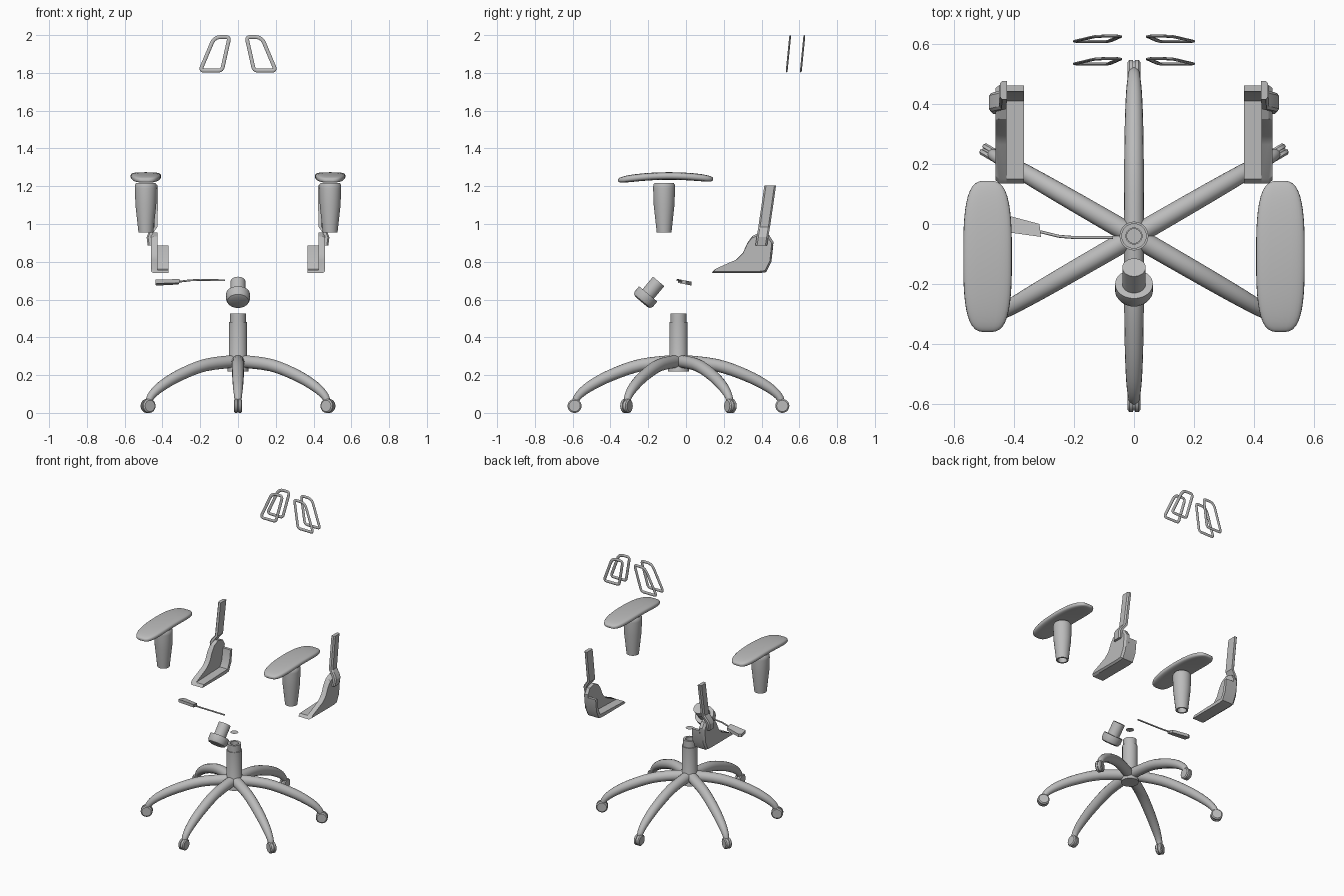
import bpy, bmesh, math
from mathutils import Vector, Matrix

if "Cube" in bpy.data.objects:
    bpy.data.objects.remove(bpy.data.objects["Cube"], do_unlink=True)

grey = bpy.data.materials.new("plain grey")
grey.use_nodes = True
grey.diffuse_color = (0.5, 0.5, 0.5, 1)
grey.node_tree.nodes["Principled BSDF"].inputs["Base Color"].default_value = (0.5, 0.5, 0.5, 1)


def finish(name, bm, angle=35):
    """Turn a bmesh into a shaded, coloured object."""
    bmesh.ops.recalc_face_normals(bm, faces=bm.faces)
    mesh = bpy.data.meshes.new(name)
    bm.to_mesh(mesh)
    bm.free()
    mesh.materials.append(grey)
    obj = bpy.data.objects.new(name, mesh)
    bpy.context.collection.objects.link(obj)
    bpy.ops.object.select_all(action="DESELECT")
    obj.select_set(True)
    bpy.context.view_layer.objects.active = obj
    bpy.ops.object.shade_smooth_by_angle(angle=math.radians(angle))
    return obj


def loft(name, rings, matrix=Matrix(), angle=35, closed=False):
    """Skin equal-length rings of points, capping both ends unless closed."""
    bm = bmesh.new()
    loops = [[bm.verts.new(matrix @ Vector(p)) for p in ring] for ring in rings]
    pairs = list(zip(loops, loops[1:]))
    if closed:
        pairs.append((loops[-1], loops[0]))
    else:
        bm.faces.new(loops[0])
        bm.faces.new(loops[-1])
    for a, b in pairs:
        for i in range(len(a)):
            j = (i + 1) % len(a)
            bm.faces.new((a[i], a[j], b[j], b[i]))
    return finish(name, bm, angle)


def circle(r, z, n=32):
    turns = [math.tau * i / n for i in range(n)]
    return [(r * math.cos(t), r * math.sin(t), z) for t in turns]


def lathe(name, profile, matrix=Matrix(), angle=35):
    return loft(name, [circle(r, z) for r, z in profile], matrix, angle)


def tube(name, path, matrix=Matrix(), closed=False, squash=1.0, n=12):
    """Round tube along (point, radius) pairs lying near a plane."""
    pts = [Vector(p) for p, r in path]
    rings = []
    for i, (p, r) in enumerate(path):
        if closed:
            d = pts[(i + 1) % len(pts)] - pts[i - 1]
        else:
            d = pts[min(i + 1, len(pts) - 1)] - pts[max(i - 1, 0)]
        side = Vector((0, 1, 0))
        up = d.cross(side).normalized()
        rings.append([pts[i] + up * x + side * y * squash for x, y, z in circle(r, 0, n)])
    return loft(name, rings, matrix, 50, closed)


def smooth_path(keys, steps=4):
    """Catmull-Rom interpolation of (x, z, radius) keys."""
    k = [Vector(v) for v in [keys[0]] + keys + [keys[-1]]]
    out = []
    for a, b, c, d in zip(k, k[1:], k[2:], k[3:]):
        for s in range(steps):
            t = s / steps
            out.append((2 * b + (c - a) * t + (2 * a - 5 * b + 4 * c - d) * t * t
                        + (3 * b - a - 3 * c + d) * t ** 3) / 2)
    out.append(k[-1])
    return [((v.x, 0, v.y), v.z) for v in out]


# Column with hollow top, and the loose flat disc above it
centre = Matrix.Translation((0, -0.04, 0))
lathe("column", [(0.055, 0.22), (0.055, 0.235), (0.048, 0.25), (0.048, 0.48), (0.042, 0.48),
                 (0.042, 0.525), (0.027, 0.525), (0.027, 0.42)], centre)
disc = bmesh.new()
disc.faces.new([disc.verts.new(centre @ Vector(p)) for p in circle(0.025, 0.6)])
finish("flat_disc", disc)

# Six curved legs with casters
leg_path = smooth_path([(0, 0.275, 0.034), (0.2, 0.253, 0.033), (0.36, 0.198, 0.031),
                        (0.47, 0.14, 0.027), (0.53, 0.09, 0.021), (0.548, 0.05, 0.017)])
for i in range(6):
    spin = centre @ Matrix.Rotation(math.radians(30 + 60 * i), 4, "Z")
    tube(f"leg_{i + 1}", leg_path, spin, n=16)
    axle = spin @ Matrix.Translation((0.55, 0, 0.037)) @ Matrix.Rotation(math.pi / 2, 4, "X")
    lathe(f"caster_{i + 1}", [(0.03, -0.021), (0.037, -0.015), (0.037, -0.004), (0.032, -0.003),
                              (0.032, 0.003), (0.037, 0.004), (0.037, 0.015), (0.03, 0.021)], axle)

# Tilted tension knob
tilt = Matrix.Translation((0, -0.2, 0.63)) @ Matrix.Rotation(math.radians(-40), 4, "X")
lathe("tension_knob", [(0.042, -0.056), (0.056, -0.05), (0.063, -0.036), (0.063, 0),
                       (0.039, 0), (0.039, 0.086)], tilt)

# Height lever: thin rod and flat paddle
tube("lever_rod", [((-0.07, -0.045, 0.702), 0.005), ((-0.2, -0.045, 0.704), 0.005),
                   ((-0.25, -0.041, 0.702), 0.005), ((-0.32, -0.024, 0.694), 0.005)], n=8)
paddle = [(-0.31, -0.043), (-0.315, 0), (-0.42, 0.028), (-0.438, 0.02), (-0.438, -0.025)]
loft("lever_paddle", [[(x, y, 0.69 - 0.2 * y + h) for x, y in paddle] for h in (-0.01, 0.01)])


def oval(w, h, n=24, power=0.6):
    out = []
    for i in range(n):
        c, s = math.cos(math.tau * i / n), math.sin(math.tau * i / n)
        out.append((math.copysign(abs(c) ** power, c) * w, math.copysign(abs(s) ** power, s) * h))
    return out


# Armrest pad sections along its length
pad = []
for i in range(25):
    u = 0.998 * math.sin(math.pi * (i / 24 - 0.5))
    w = 0.081 * (1 - abs(u) ** 3) ** 0.3
    t = 0.02 * (1 - u ** 6) ** 0.3
    pad.append([(x, -0.108 + 0.252 * u, 1.254 - 0.02 * u * u + 0.003 * u + z)
                for x, z in oval(w, t)])

# Back bracket outlines as (y, z)
plate = [(0.135, 0.74), (0.15, 0.757), (0.265, 0.81), (0.3, 0.845), (0.325, 0.9), (0.35, 0.935),
         (0.39, 0.955), (0.44, 0.942), (0.463, 0.905), (0.452, 0.8), (0.425, 0.745), (0.39, 0.74)]
flange = [(0.135, 0.74), (0.39, 0.74), (0.425, 0.745), (0.452, 0.8), (0.462, 0.885),
          (0.442, 0.885), (0.432, 0.81), (0.41, 0.765), (0.15, 0.757)]
inset = [(0.31 + (y - 0.31) * 0.94, 0.83 + (z - 0.83) * 0.9) for y, z in plate]

# Strap going up from the bracket: (outward offset, y, z)
strap_path = [(0.466, 0.398, 0.885), (0.472, 0.405, 0.93), (0.464, 0.408, 0.95),
              (0.438, 0.414, 0.985), (0.435, 0.446, 1.205)]
strap_section = [(-0.012, -0.031), (-0.012, 0.031), (0.004, 0.031), (0.012, 0.022),
                 (0.012, -0.022), (0.004, -0.031)]

# Lumbar frame outline with rounded corners
corners = [Vector(c) for c in [(0.2, 0, 1.812), (0.085, 0, 1.812), (0.045, 0, 1.99), (0.125, 0, 1.99)]]
outline = []
for i, c in enumerate(corners):
    before, after = corners[i - 1] - c, corners[(i + 1) % 4] - c
    radius = 0.035 if i == 3 else 0.02
    a, b = c + before.normalized() * radius, c + after.normalized() * radius
    for s in range(6):
        outline.append(a.lerp(c, s / 5).lerp(c.lerp(b, s / 5), s / 5))

for side, m in (("left", 1), ("right", -1)):
    flip = Matrix.Diagonal((m, 1, 1, 1))
    arm = Matrix.Translation((m * 0.488, 0, 0))
    loft(f"{side}_arm_pad", pad, arm, 50)
    lathe(f"{side}_arm_stem", [(0.05, 1.218), (0.057, 1.208), (0.058, 1.19), (0.055, 1.1),
                               (0.039, 0.955), (0.029, 0.955), (0.029, 1.02)],
          arm @ Matrix.Translation((0, -0.116, 0)))
    loft(f"{side}_bracket_plate",
         [[(x, y, z) for y, z in ring] for x, ring in ((0.425, plate), (0.448, plate), (0.461, inset))],
         flip, 25)
    loft(f"{side}_bracket_flange", [[(x, y, z) for y, z in flange] for x in (0.367, 0.427)], flip, 25)
    loft(f"{side}_strap", [[(x + dx, y + dy, z) for dx, dy in strap_section] for x, y, z in strap_path],
         flip, 25)
    for label, y in (("front", 0.542), ("rear", 0.617)):
        path = [(p + Vector((0, y + 0.1 * (p.z - 1.9), 0)), 0.01) for p in outline]
        tube(f"{side}_{label}_frame", path, flip, closed=True, squash=0.5, n=8)
